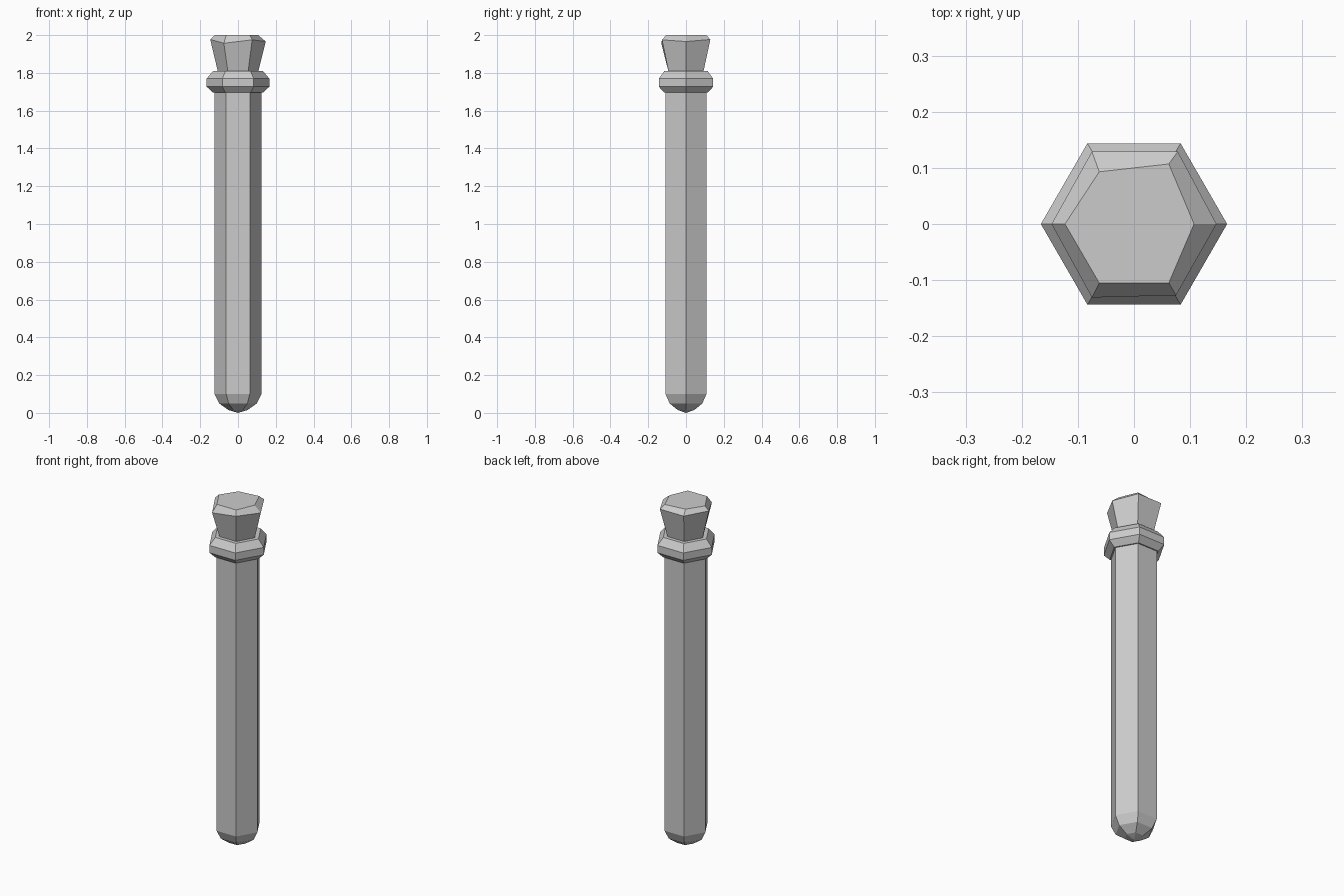
import bpy, bmesh
from math import cos, sin, radians

cube = bpy.data.objects.get("Cube")
if cube:
    bpy.data.objects.remove(cube, do_unlink=True)

grey = bpy.data.materials.new("plain_grey")
grey.use_nodes = True
colour = (0.6, 0.6, 0.6, 1)
grey.diffuse_color = colour
grey.node_tree.nodes["Principled BSDF"].inputs["Base Color"].default_value = colour


def hexagon(radius, z):
    return [(radius * cos(radians(60 * i)), radius * sin(radians(60 * i)), z) for i in range(6)]


def loft(name, rings, tip=None):
    """Skin six-sided rings from bottom to top; an optional tip closes the bottom."""
    bm = bmesh.new()
    loops = [[bm.verts.new(p) for p in ring] for ring in rings]
    for low, high in zip(loops, loops[1:]):
        for i in range(6):
            j = (i + 1) % 6
            bm.faces.new((low[i], low[j], high[j], high[i]))
    bm.faces.new(loops[-1])
    if tip is None:
        bm.faces.new(loops[0][::-1])
    else:
        point = bm.verts.new(tip)
        for i in range(6):
            bm.faces.new((loops[0][(i + 1) % 6], loops[0][i], point))
    bmesh.ops.recalc_face_normals(bm, faces=bm.faces)
    mesh = bpy.data.meshes.new(name)
    bm.to_mesh(mesh)
    bm.free()
    mesh.materials.append(grey)
    obj = bpy.data.objects.new(name, mesh)
    bpy.context.collection.objects.link(obj)
    return obj


# Long shaft with a rounded foot
loft("shaft", [hexagon(r, z) for r, z in ((0.05, 0.015), (0.1, 0.05), (0.125, 0.1), (0.125, 1.71))],
     tip=(0, 0, 0))

# Collar with chamfered edges
loft("collar", [hexagon(r, z) for r, z in ((0.133, 1.695), (0.166, 1.727), (0.166, 1.77), (0.132, 1.81))])

# Flared head with an uneven, chipped rim
rim = [(0.147, 0, 1.966), (0.078, 0.129, 1.977), (-0.075, 0.129, 1.977),
       (-0.147, 0, 1.977), (-0.075, -0.131, 1.957), (0.075, -0.127, 1.975)]
crown = [(0.107, 0, 2), (0.062, 0.107, 2), (-0.062, 0.093, 2),
         (-0.123, 0, 2), (-0.062, -0.105, 2), (0.062, -0.105, 2)]
loft("head", [hexagon(0.105, 1.8), rim, crown])
